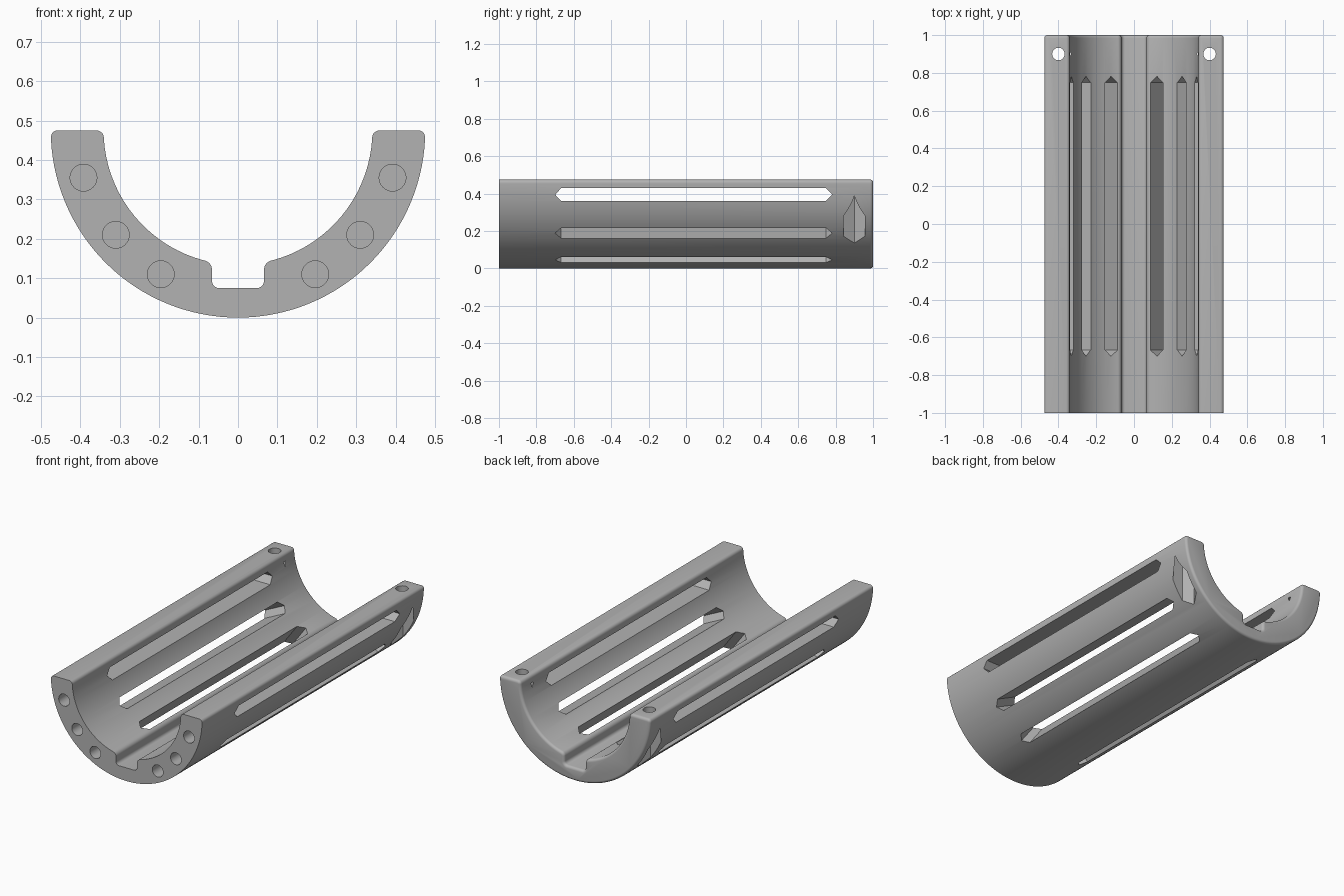
import bpy
import bmesh
from math import pi, sin, cos, sqrt, radians
from mathutils import Vector

cube = bpy.data.objects.get("Cube")
if cube:
    bpy.data.objects.remove(cube)

OUTER, INNER = 0.475, 0.341
NOTCH_HALF, NOTCH_FLOOR = 0.066, 0.075
EDGE_ROUND = 0.018

grey = bpy.data.materials.new("plain grey")
grey.use_nodes = True
grey.diffuse_color = (0.45, 0.45, 0.45, 1)
grey.node_tree.nodes["Principled BSDF"].inputs["Base Color"].default_value = grey.diffuse_color


def prism(bm, ring, sweep):
    """Close a ring of points and sweep it along a vector."""
    face = bm.faces.new([bm.verts.new(p) for p in ring])
    swept = bmesh.ops.extrude_face_region(bm, geom=[face], use_keep_orig=True)
    moved = [g for g in swept["geom"] if isinstance(g, bmesh.types.BMVert)]
    bmesh.ops.translate(bm, verts=moved, vec=sweep)


def make_object(name, bm):
    bmesh.ops.recalc_face_normals(bm, faces=bm.faces)
    mesh = bpy.data.meshes.new(name)
    bm.to_mesh(mesh)
    bm.free()
    obj = bpy.data.objects.new(name, mesh)
    bpy.context.collection.objects.link(obj)
    mesh.materials.append(grey)
    return obj


def polygon(centre, radius, sides, u, v):
    return [Vector(centre) + radius * (cos(2 * pi * i / sides) * Vector(u)
            + sin(2 * pi * i / sides) * Vector(v)) for i in range(sides)]


def arc(radius, start, end, steps):
    """Points on the trough arc, with angles measured from straight down."""
    angles = [start + (end - start) * i / steps for i in range(steps + 1)]
    return [(radius * sin(a), OUTER - radius * cos(a)) for a in angles]


# Trough: half ring with a keyway along its bottom
lip = math_angle = None
lip = Vector((0, 1)).angle(Vector((NOTCH_HALF, sqrt(INNER ** 2 - NOTCH_HALF ** 2))))
profile = arc(OUTER, -pi / 2, pi / 2, 64)
profile += arc(INNER, pi / 2, lip, 20)
profile += [(NOTCH_HALF, NOTCH_FLOOR), (-NOTCH_HALF, NOTCH_FLOOR)]
profile += arc(INNER, -lip, -pi / 2, 20)

bm = bmesh.new()
prism(bm, [(x, -1, z) for x, z in profile], (0, 2, 0))
bmesh.ops.recalc_face_normals(bm, faces=bm.faces)

# Round the long corners, then the rim of the back end
corners = [e for e in bm.edges if abs(e.verts[0].co.y - e.verts[1].co.y) > 1
           and e.calc_face_angle(0) > radians(40)]
bmesh.ops.bevel(bm, geom=corners, offset=EDGE_ROUND, segments=5, profile=0.5,
                affect='EDGES', clamp_overlap=False)
rim = [e for e in bm.edges if all(v.co.y > 0.99 for v in e.verts)]
bmesh.ops.bevel(bm, geom=rim, offset=0.015, segments=4, profile=0.5,
                affect='EDGES', clamp_overlap=False)
trough = make_object("slotted_trough", bm)

# Cutter shapes, each made on both sides
slots, bores, pockets, pin_holes = [bmesh.new() for _ in range(4)]
for side in (1, -1):
    # Long pointed slots: inner wall point and outer wall point
    for inner, outer in (((0.332, 0.395), (0.468, 0.395)),
                         ((0.254, 0.248), (0.379, 0.188)),
                         ((0.121, 0.156), (0.203, 0.045))):
        a = Vector((side * inner[0], 0, inner[1]))
        b = Vector((side * outer[0], 0, outer[1]))
        along = (b - a).normalized()
        across = along.cross(Vector((0, 1, 0))) * 0.034
        start = a - along * 0.06
        ring = [start + across * k + Vector((0, y, 0)) for k, y in (
            (0, -0.70), (1, -0.667), (1, 0.748), (0, 0.782), (-1, 0.748), (-1, -0.667))]
        prism(slots, ring, along * ((b - a).length + 0.12))
    # Round blind bores in the front end
    for x, z in ((0.392, 0.355), (0.31, 0.21), (0.196, 0.11)):
        prism(bores, polygon((side * x, -1.1, z), 0.034, 32, (1, 0, 0), (0, 0, 1)),
              (0, 0.25, 0))
    # Six-sided pockets from below and pin holes from above
    prism(pockets, polygon((side * 0.4, 0.9, -0.1), 0.067, 6, (1, 0, 0), (0, 1, 0)),
          (0, 0, 0.53))
    prism(pin_holes, polygon((side * 0.4, 0.9, 0.35), 0.033, 32, (1, 0, 0), (0, 1, 0)),
          (0, 0, 0.25))

# Cut each group out of the trough
bpy.context.view_layer.objects.active = trough
for name, cutter_bm in (("slot_cutter", slots), ("bore_cutter", bores),
                        ("pocket_cutter", pockets), ("pin_hole_cutter", pin_holes)):
    cutter = make_object(name, cutter_bm)
    cutter.hide_render = True
    cut = trough.modifiers.new(name, 'BOOLEAN')
    cut.operation = 'DIFFERENCE'
    cut.solver = 'EXACT'
    cut.object = cutter
    bpy.ops.object.modifier_apply(modifier=cut.name)
    bpy.data.objects.remove(cutter)

# Smooth the curved walls and keep the cut edges crisp
bpy.ops.object.select_all(action='DESELECT')
trough.select_set(True)
bpy.ops.object.shade_smooth_by_angle(angle=radians(30))
